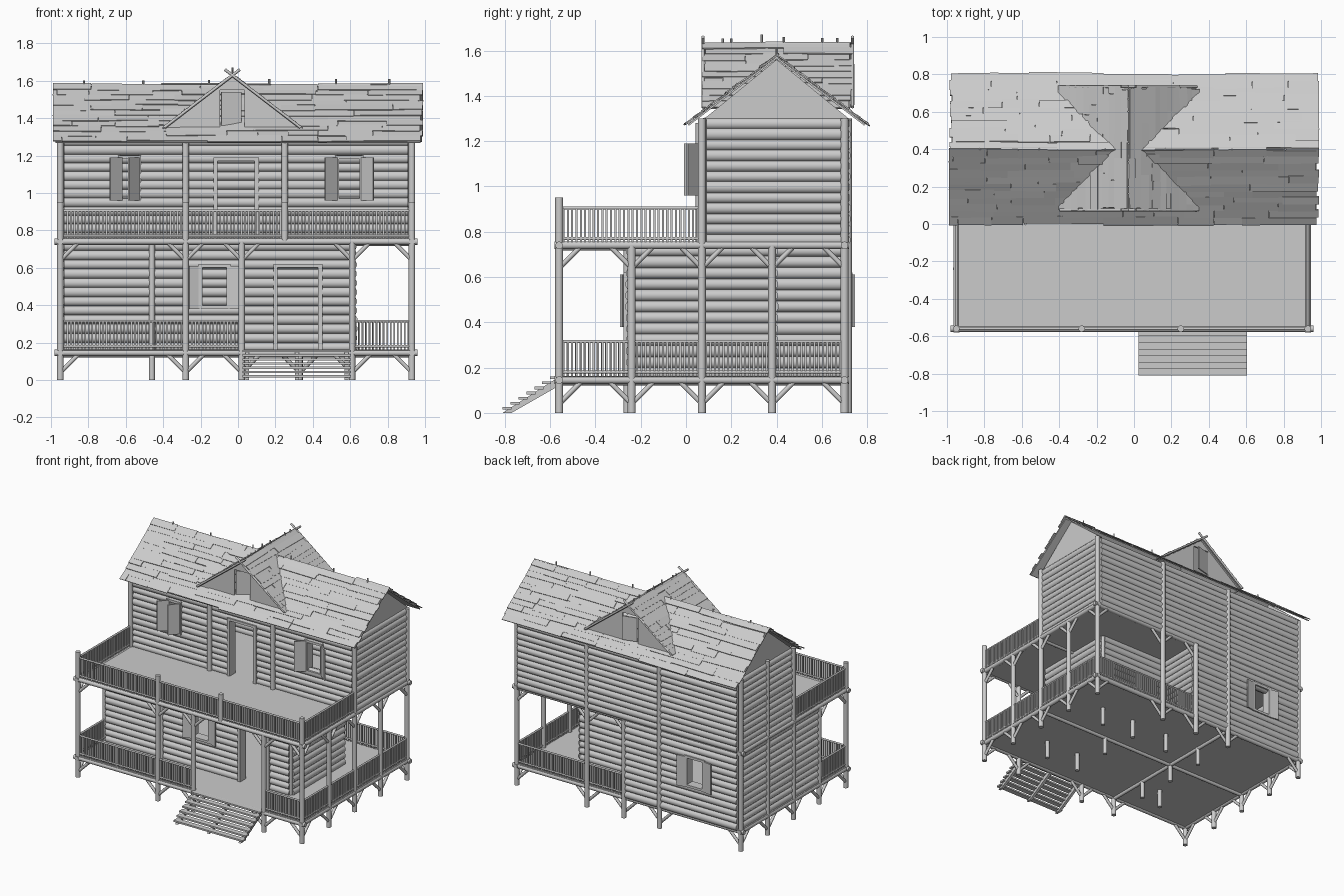
import bpy, bmesh, math, random
from mathutils import Vector, Matrix

random.seed(4)
if "Cube" in bpy.data.objects:
    bpy.data.objects.remove(bpy.data.objects["Cube"])

wood = bpy.data.materials.new("weathered_grey_wood")
wood.use_nodes = True
GREY = (0.6, 0.6, 0.6, 1)
wood.diffuse_color = GREY
wood.node_tree.nodes["Principled BSDF"].inputs["Base Color"].default_value = GREY


class Part:
    """Collects simple solids into one named object."""
    def __init__(self, name):
        self.name, self.bm = name, bmesh.new()

    def rod(self, a, b, r, sides=10):
        a, b = Vector(a), Vector(b)
        d = b - a
        m = Matrix.Translation((a + b) / 2) @ d.to_track_quat('Z', 'Y').to_matrix().to_4x4()
        new = bmesh.ops.create_cone(self.bm, cap_ends=True, segments=sides, radius1=r,
                                    radius2=r, depth=d.length, matrix=m)
        for f in {f for v in new["verts"] for f in v.link_faces}:
            f.smooth = sides > 4 and len(f.verts) == 4

    def box(self, center, size, rot=Matrix()):
        m = Matrix.Translation(center) @ rot @ Matrix.Diagonal((*size, 1))
        bmesh.ops.create_cube(self.bm, size=1, matrix=m)

    def plate(self, points, push):
        face = self.bm.faces.new([self.bm.verts.new(p) for p in points])
        new = bmesh.ops.extrude_face_region(self.bm, geom=[face], use_keep_orig=True)
        verts = [g for g in new["geom"] if isinstance(g, bmesh.types.BMVert)]
        bmesh.ops.translate(self.bm, verts=verts, vec=push)

    def done(self):
        bmesh.ops.recalc_face_normals(self.bm, faces=self.bm.faces)
        mesh = bpy.data.meshes.new(self.name)
        self.bm.to_mesh(mesh)
        self.bm.free()
        mesh.materials.append(wood)
        bpy.context.collection.objects.link(bpy.data.objects.new(self.name, mesh))


# Main lines of the frame
L, R = -0.95, 0.93
FRONT, PORCH, MID, REAR, BACK = -0.56, -0.24, 0.07, 0.38, 0.70
SIDE_Y = (FRONT, PORCH, MID, REAR, BACK)
LOW, HIGH, EAVE = 0.15, 0.74, 1.3
BAY, POST, DOOR = -0.28, 0.02, 0.61
REAR_X = 0.33

# Floors
floors = Part("floors")
for z in (LOW, HIGH):
    floors.box((-0.01, 0.07, z), (1.9, 1.28, 0.022))
floors.done()

# Log walls, with openings given as (start, end, bottom, top) along the wall
def log_wall(name, a, b, z0, z1, openings=()):
    part = Part(name)
    a, b = Vector((*a, 0)), Vector((*b, 0))
    d = (b - a).normalized()
    count = round((z1 - z0) / 0.048)
    for i in range(count):
        z = z0 + (i + 0.5) * (z1 - z0) / count
        r = 0.027 + random.uniform(-0.002, 0.003)
        up = Vector((0, 0, z))
        start = 0
        for s, e, low, top in sorted(openings):
            if low < z < top:
                part.rod(a + d * start + up, a + d * s + up, r)
                start = e
        part.rod(a + d * start + up, b + up, r)
    part.done()

W0, W1 = -0.93, 0.91
log_wall("lower_front_wall", (W0, PORCH), (DOOR, PORCH), LOW, HIGH,
         [(0.73, 0.88, 0.39, 0.61), (1.14, 1.36, 0, 0.61)])
log_wall("lower_right_wall", (W0, PORCH), (W0, BACK), LOW, HIGH)
log_wall("lower_back_wall", (W0, BACK), (POST, BACK), LOW, HIGH, [(0.27, 0.42, 0.39, 0.61)])
log_wall("lower_room_side_wall", (DOOR, PORCH), (DOOR, REAR), LOW, HIGH)
log_wall("lower_room_rear_wall", (POST, REAR), (DOOR, REAR), LOW, HIGH)
log_wall("lower_recess_wall", (POST, REAR), (POST, BACK), LOW, HIGH)
log_wall("upper_front_wall", (W0, MID + 0.02), (W1, MID + 0.02), HIGH, EAVE,
         [(0.3, 0.4, 0.96, 1.19), (0.82, 1.03, 0, 1.17), (1.46, 1.59, 0.96, 1.19)])
log_wall("upper_back_wall", (W0, BACK), (W1, BACK), HIGH, EAVE)
for name, x in (("upper_right_wall", W0), ("upper_left_wall", W1)):
    log_wall(name, (x, MID + 0.02), (x, BACK), HIGH, EAVE)

# Posts
posts = Part("posts")
RAIL_POST = 0.95
for x in (L, R):
    for y, top in zip(SIDE_Y, (RAIL_POST, HIGH, EAVE, HIGH, EAVE)):
        posts.rod((x, y, 0), (x, y, top), 0.018)
posts.rod((L, REAR, HIGH), (L, REAR, EAVE + 0.02), 0.016)
for x, top in ((BAY, RAIL_POST), (POST, HIGH), (DOOR, HIGH)):
    posts.rod((x, FRONT, 0), (x, FRONT, top), 0.018)
posts.rod((0.25, FRONT, HIGH), (0.25, FRONT, RAIL_POST), 0.018)
for x in (BAY, 0.25):
    posts.rod((x, MID - 0.01, HIGH), (x, MID - 0.01, EAVE - 0.02), 0.018)
for x, top in ((BAY, EAVE), (POST, HIGH), (REAR_X, EAVE)):
    posts.rod((x, BACK + 0.015, 0), (x, BACK + 0.015, top), 0.018)
for x, y in ((DOOR, PORCH), (DOOR, REAR), (POST, REAR), (-0.46, PORCH - 0.02)):
    posts.rod((x, y, 0), (x, y, HIGH), 0.016)
for x in (BAY, REAR_X):
    for y in (PORCH, MID, REAR):
        posts.rod((x, y, 0), (x, y, LOW), 0.016)
posts.done()

# Edge beams and floor joists
beams = Part("beams")
for z in (LOW - 0.005, HIGH):
    for y in (FRONT, BACK):
        beams.rod((L - 0.03, y, z), (R + 0.03, y, z), 0.017)
    for x in (L, R):
        beams.rod((x, FRONT - 0.02, z), (x, BACK + 0.02, z), 0.017)
    beams.rod((L, MID, z - 0.01), (R, MID, z - 0.01), 0.014)
    beams.rod((BAY, FRONT, z - 0.01), (BAY, BACK, z - 0.01), 0.014)
beams.done()

# Corner braces between neighbouring posts
braces = Part("braces")
def brace_row(points, z, reach):
    for p, q in zip(points, points[1:]):
        p, q = Vector((*p, z)), Vector((*q, z))
        d = (q - p).normalized() * reach
        drop = Vector((0, 0, -reach))
        braces.rod(p + drop, p + d, 0.011, 8)
        braces.rod(q + drop, q - d, 0.011, 8)

front_row = [(x, FRONT) for x in (L, BAY, POST, DOOR, R)]
left_row = [(R, y) for y in SIDE_Y]
right_row = [(L, y) for y in SIDE_Y]
back_row = [(x, BACK) for x in (R, REAR_X, POST, BAY, L)]
for row in (front_row, left_row, right_row, back_row):
    brace_row(row, LOW - 0.01, 0.1)
for row in (front_row, left_row, right_row[:2], back_row[:3]):
    brace_row(row, HIGH - 0.01, 0.09)
braces.done()

# Railings
def railing(name, runs, z):
    part = Part(name)
    for a, b in runs:
        a, b = Vector((*a, z)), Vector((*b, z))
        n = round((b - a).length / 0.019)
        for h in (0.03, 0.165):
            up = Vector((0, 0, h))
            part.rod(a + up, b + up, 0.007, 8)
        for i in range(1, n):
            p = a.lerp(b, i / n)
            part.box(p + Vector((0, 0, 0.09)), (0.009, 0.009, 0.155))
    part.done()

railing("upper_railing", [((L, FRONT), (R, FRONT)), ((L, FRONT), (L, MID)),
                          ((R, FRONT), (R, MID))], HIGH)
railing("lower_railing", [((L, FRONT), (POST, FRONT)), ((DOOR, FRONT), (R, FRONT)),
                          ((R, FRONT), (R, BACK)), ((R, BACK), (POST, BACK)),
                          ((L, FRONT), (L, PORCH))], LOW)

# Entrance steps
steps = Part("front_steps")
for i in range(7):
    t = i / 6
    steps.box((0.315, -0.79 + 0.21 * t, 0.02 + 0.135 * t), (0.58, 0.04, 0.012))
for x in (0.05, 0.315, 0.58):
    steps.plate([(x - 0.01, -0.81, 0), (x - 0.01, -0.77, 0),
                 (x - 0.01, FRONT, 0.12), (x - 0.01, FRONT, 0.16)], (0.02, 0, 0))
steps.done()

# Door and window frames, and hinged leaves
frames, leaves = Part("frames"), Part("shutters_and_doors")
def frame(x0, x1, y, z0, z1):
    for x in (x0, x1):
        frames.box((x, y, (z0 + z1) / 2), (0.022, 0.07, z1 - z0))
    for z in (z0, z1):
        frames.box(((x0 + x1) / 2, y, z), (x1 - x0 + 0.022, 0.07, 0.018))

def leaf(x, y, z0, z1, width, degrees):
    rot = Matrix.Rotation(math.radians(degrees), 4, 'Z')
    center = Vector((x, y, (z0 + z1) / 2)) + rot @ Vector((width / 2, 0, 0))
    leaves.box(center, (width, 0.01, z1 - z0), rot)

frame(-0.2, -0.05, PORCH, 0.39, 0.61)
frame(0.2, 0.44, PORCH, LOW, 0.61)
frame(-0.12, 0.1, MID + 0.02, HIGH, 1.18)
frame(-0.63, -0.53, MID + 0.02, 0.96, 1.19)
frame(0.53, 0.66, MID + 0.02, 0.96, 1.19)
frame(-0.66, -0.51, BACK, 0.39, 0.61)
leaf(-0.2, PORCH - 0.025, 0.38, 0.61, 0.065, 200)
leaf(-0.05, PORCH - 0.025, 0.38, 0.61, 0.065, -20)
leaf(0.44, PORCH, LOW + 0.02, 0.6, 0.21, 80)
leaf(0.1, MID, HIGH + 0.02, 1.17, 0.2, 80)
leaf(-0.62, MID - 0.01, 0.96, 1.19, 0.085, 220)
leaf(-0.53, MID - 0.01, 0.96, 1.19, 0.085, 230)
leaf(0.53, MID - 0.01, 0.96, 1.19, 0.085, 220)
leaf(0.66, MID - 0.01, 0.96, 1.19, 0.085, -40)
leaf(-0.66, BACK + 0.03, 0.38, 0.61, 0.07, 170)
leaf(-0.51, BACK + 0.03, 0.38, 0.61, 0.07, 10)

# Flat gables: end walls of the main roof and fronts of the cross roof
gables = Part("gables")
RIDGE_Y, CROSS_X = 0.4, -0.03
for x in (W0 - 0.01, W1):
    gables.plate([(x, 0.07, 1.29), (x, 0.73, 1.29), (x, RIDGE_Y, 1.56)], (0.012, 0, 0))
for y in (0.095, 0.70):
    for s in (-1, 1):
        outline = ((0.36, 1.345), (0.065, 1.345), (0.065, 1.55), (0, 1.55), (0, 1.63))
        gables.plate([(CROSS_X + s * u, y, z) for u, z in outline], (0, 0.012, 0))
    leaf(CROSS_X - 0.06, y + 0.01, 1.36, 1.54, 0.11, 15)
gables.done()
frames.done()
leaves.done()

# Roofs: thin slabs under rows of ragged boards laid along the ridge
def roof(name, origin, turn, length, run, pitch, rows, step):
    part = Part(name)
    base = Matrix.Translation(origin) @ Matrix.Rotation(turn, 4, 'Z')
    slope = run / math.cos(pitch)
    for side in (0, math.pi):
        face = base @ Matrix.Rotation(side, 4, 'Z') @ Matrix.Rotation(-pitch, 4, 'X')
        part.box((0, 0, 0), (length - 0.03, slope, 0.008),
                 face @ Matrix.Translation((0, slope / 2 - 0.005, -0.01)))
        for r in range(rows):
            x = -length / 2 + random.uniform(0, 0.02)
            while x < length / 2 - 0.02:
                w = min(random.uniform(0.5, 1.5) * step, length / 2 - x)
                depth = slope / rows * random.uniform(1.0, 1.35)
                y = (r + 0.5) * slope / rows + random.uniform(-0.006, 0.006)
                tilt = Matrix.Rotation(random.uniform(0, 0.1), 4, 'X')
                skew = Matrix.Rotation(random.uniform(-0.02, 0.02), 4, 'Z')
                lift = random.uniform(-0.003, 0.003)
                part.box((0, 0, 0), (w, depth, 0.006),
                         face @ Matrix.Translation((x + w / 2, y, lift)) @ skew @ tilt)
                x += w + 0.001
    # Pegs standing on the ridge
    for i in range(6):
        u = (i - 2.5) / 6 * length + random.uniform(-0.04, 0.04)
        p = base @ Vector((u, 0, 0))
        part.rod(p, p + Vector((0, 0, random.uniform(0.015, 0.035))), 0.006, 4)
    part.done()

roof("main_roof", (0, RIDGE_Y, 1.58), 0, 1.98, 0.4, math.atan(0.76), 11, 0.3)
roof("cross_roof", (CROSS_X, 0.405, 1.635), math.pi / 2, 0.67, 0.37, math.atan(0.77), 11, 0.25)

# Crossed tips at both ends of the cross roof
tips = Part("crossed_tips")
for y in (0.075, 0.735):
    for s in (-1, 1):
        tips.rod((CROSS_X - s * 0.365, y, 1.35), (CROSS_X + s * 0.04, y, 1.66), 0.008, 6)
tips.done()
